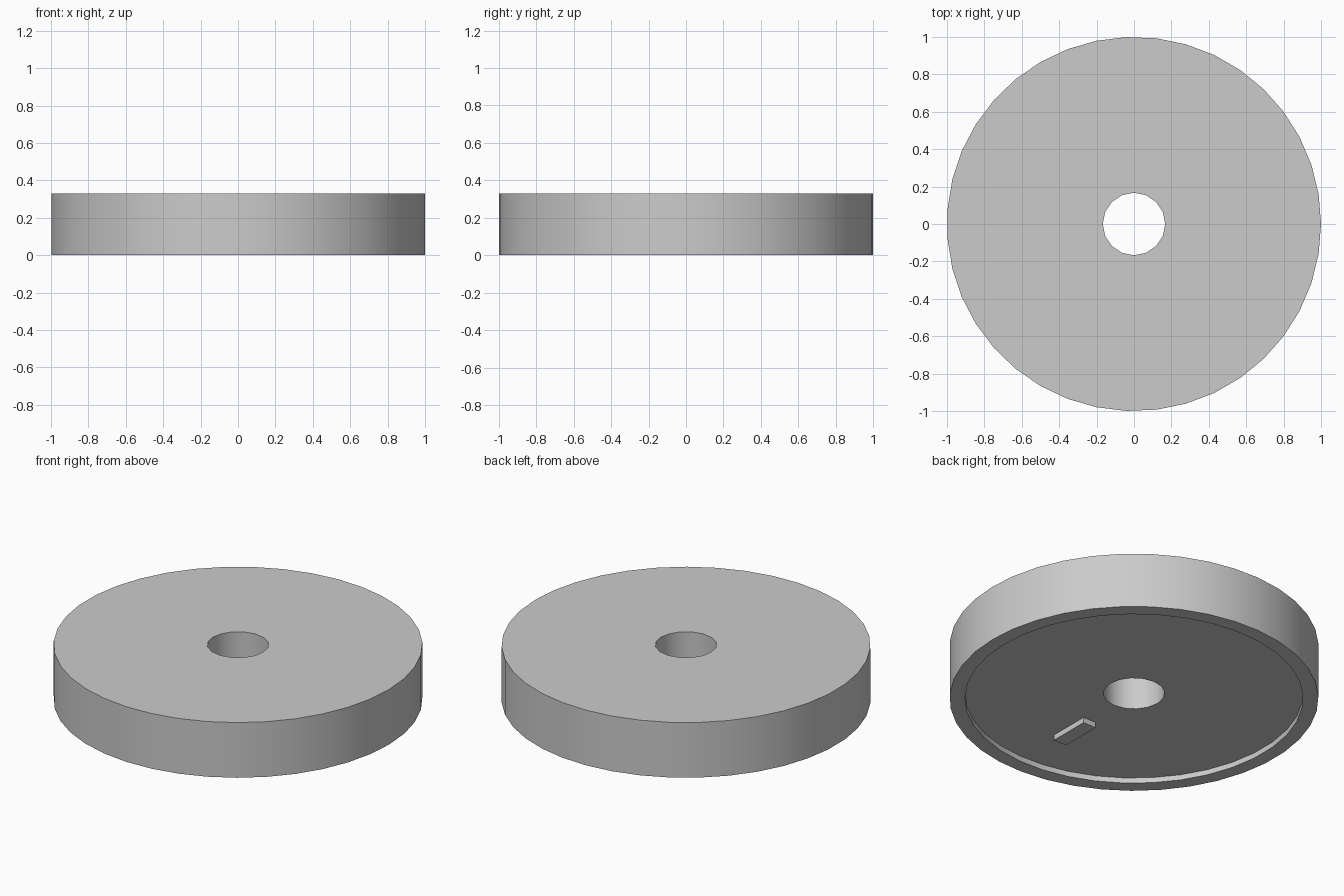
import bpy, bmesh
from math import cos, sin, tau, radians

cube = bpy.data.objects.get("Cube")
if cube:
    bpy.data.objects.remove(cube, do_unlink=True)

HEIGHT, DEPTH = 0.33, 0.032

grey = bpy.data.materials.new("plain_grey")
grey.use_nodes = True
grey.diffuse_color = (0.6, 0.6, 0.6, 1)
grey.node_tree.nodes["Principled BSDF"].inputs["Base Color"].default_value = (0.6, 0.6, 0.6, 1)


def finish(bm, name):
    bmesh.ops.recalc_face_normals(bm, faces=bm.faces)
    mesh = bpy.data.meshes.new(name)
    bm.to_mesh(mesh)
    bm.free()
    mesh.materials.append(grey)
    obj = bpy.data.objects.new(name, mesh)
    bpy.context.collection.objects.link(obj)
    return obj


def ring(bm, radius, sides, z):
    verts = [bm.verts.new((radius * cos(tau * i / sides), radius * sin(tau * i / sides), z))
             for i in range(sides)]
    return [bm.edges.new((verts[i - 1], verts[i])) for i in range(sides)]


def wall(bm, radius, sides, low, high):
    bottom, top = ring(bm, radius, sides, low), ring(bm, radius, sides, high)
    bmesh.ops.bridge_loops(bm, edges=bottom + top)
    return bottom, top


# Disc with a central bore and a shallow recess underneath
bm = bmesh.new()
outer_low, outer_high = wall(bm, 1.0, 39, 0, HEIGHT)
recess_low, recess_high = wall(bm, 0.917, 37, 0, DEPTH)
bore_low, bore_high = wall(bm, 0.167, 16, DEPTH, HEIGHT)
for outside, inside in ((outer_high, bore_high), (outer_low, recess_low), (recess_high, bore_low)):
    bmesh.ops.triangle_fill(bm, edges=outside + inside, use_beauty=True)
disc = finish(bm, "disc")

bpy.ops.object.select_all(action="DESELECT")
disc.select_set(True)
bpy.context.view_layer.objects.active = disc
bpy.ops.object.shade_smooth_by_angle(angle=radians(30))

# Small locating key standing out of the recess floor
bm = bmesh.new()
bmesh.ops.create_cube(bm, size=1)
bmesh.ops.scale(bm, vec=(0.085, 0.25, DEPTH), verts=bm.verts)
bmesh.ops.translate(bm, vec=(0, -0.5, DEPTH / 2), verts=bm.verts)
finish(bm, "locating_key")
